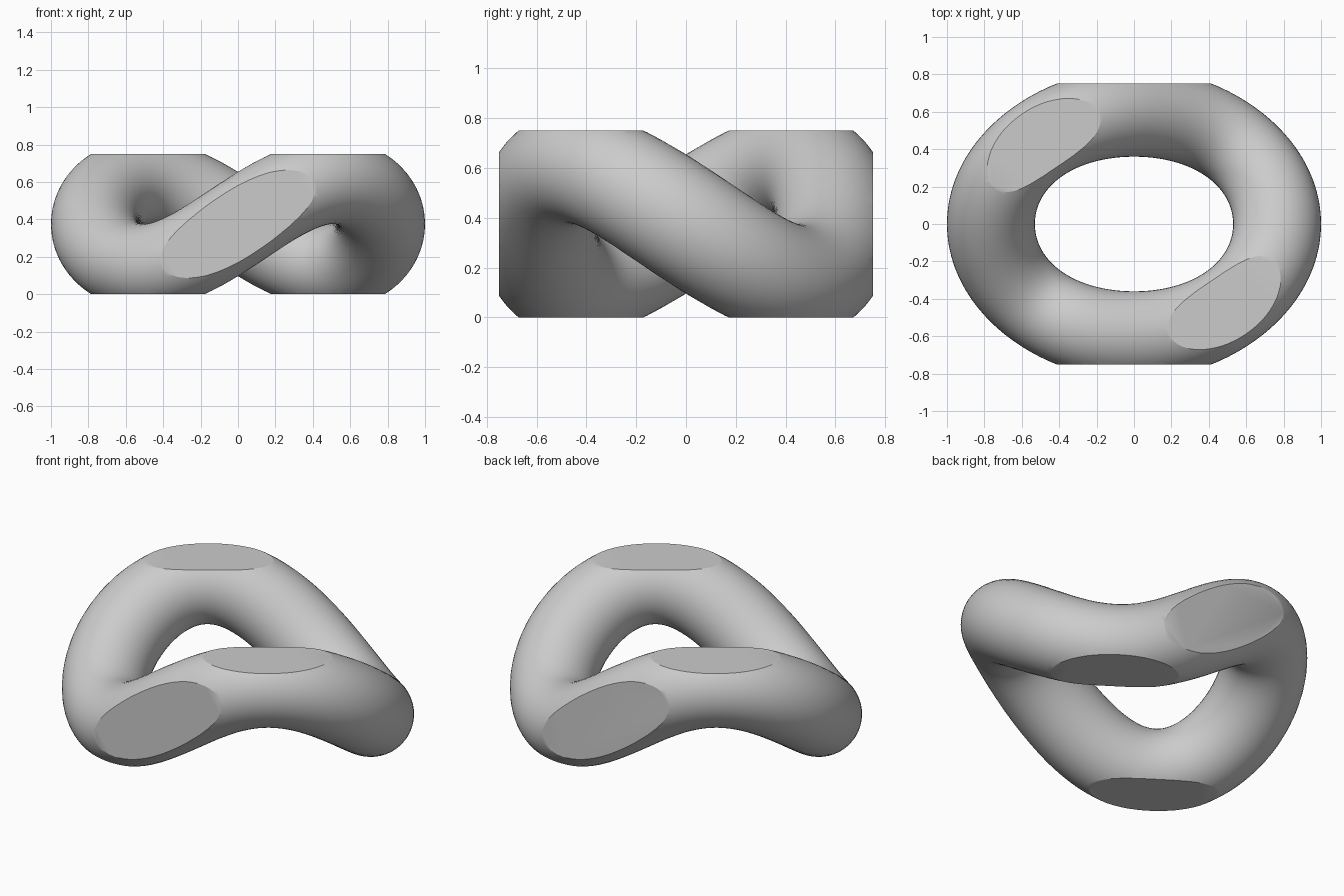
import bpy, bmesh, math
from mathutils import Vector

if "Cube" in bpy.data.objects:
    bpy.data.objects.remove(bpy.data.objects["Cube"], do_unlink=True)

LONG, SHORT, WAVE = 0.765, 0.595, 0.226   # centre line radii and rise
RADIUS, THINNING = 0.235, 0.009
MID, HALF_DEPTH = 0.375, 0.75
STEPS, SIDES = 192, 48


def centre(t):
    """Oval loop that rises and falls twice, evenly along its length."""
    u = t - 0.062 * math.sin(2 * t)
    return Vector((LONG * math.cos(t), SHORT * math.sin(t),
                   MID - WAVE * math.sin(2 * u)))


# Tube swept round the loop
bm = bmesh.new()
rings = []
for i in range(STEPS):
    t = math.tau * i / STEPS
    tangent = (centre(t + 0.001) - centre(t - 0.001)).normalized()
    side = tangent.cross(Vector((0, 0, 1))).normalized()
    up = side.cross(tangent)
    r = RADIUS - THINNING * math.sin(2 * t) ** 2
    ring = []
    for j in range(SIDES):
        v = math.tau * j / SIDES
        ring.append(bm.verts.new(centre(t) + r * (math.cos(v) * side + math.sin(v) * up)))
    rings.append(ring)
for i in range(STEPS):
    a, b = rings[i], rings[(i + 1) % STEPS]
    for j in range(SIDES):
        k = (j + 1) % SIDES
        bm.faces.new((a[j], b[j], b[k], a[k]))

# Flats sliced off the top, bottom, front and back
for axis, middle, half in ((Vector((0, 0, 1)), MID, MID),
                           (Vector((0, 1, 0)), 0, HALF_DEPTH)):
    for sign in (-1, 1):
        bmesh.ops.bisect_plane(
            bm, geom=bm.verts[:] + bm.edges[:] + bm.faces[:], dist=1e-5,
            plane_co=axis * (middle + sign * half), plane_no=axis * sign,
            clear_outer=True)
        rim = [e for e in bm.edges if e.is_boundary]
        bmesh.ops.holes_fill(bm, edges=rim, sides=0)
bmesh.ops.recalc_face_normals(bm, faces=bm.faces[:])

mesh = bpy.data.meshes.new("twisted_ring")
bm.to_mesh(mesh)
bm.free()
ring_object = bpy.data.objects.new("twisted_ring", mesh)
bpy.context.collection.objects.link(ring_object)

# Plain grey finish
grey = bpy.data.materials.new("light_grey")
grey.use_nodes = True
colour = (0.6, 0.6, 0.6, 1)
grey.diffuse_color = colour
for node in grey.node_tree.nodes:
    if node.type == "BSDF_PRINCIPLED":
        node.inputs["Base Color"].default_value = colour
mesh.materials.append(grey)

# Smooth tube with crisp flat edges
bpy.ops.object.select_all(action="DESELECT")
ring_object.select_set(True)
bpy.context.view_layer.objects.active = ring_object
bpy.ops.object.shade_smooth_by_angle(angle=math.radians(25))
